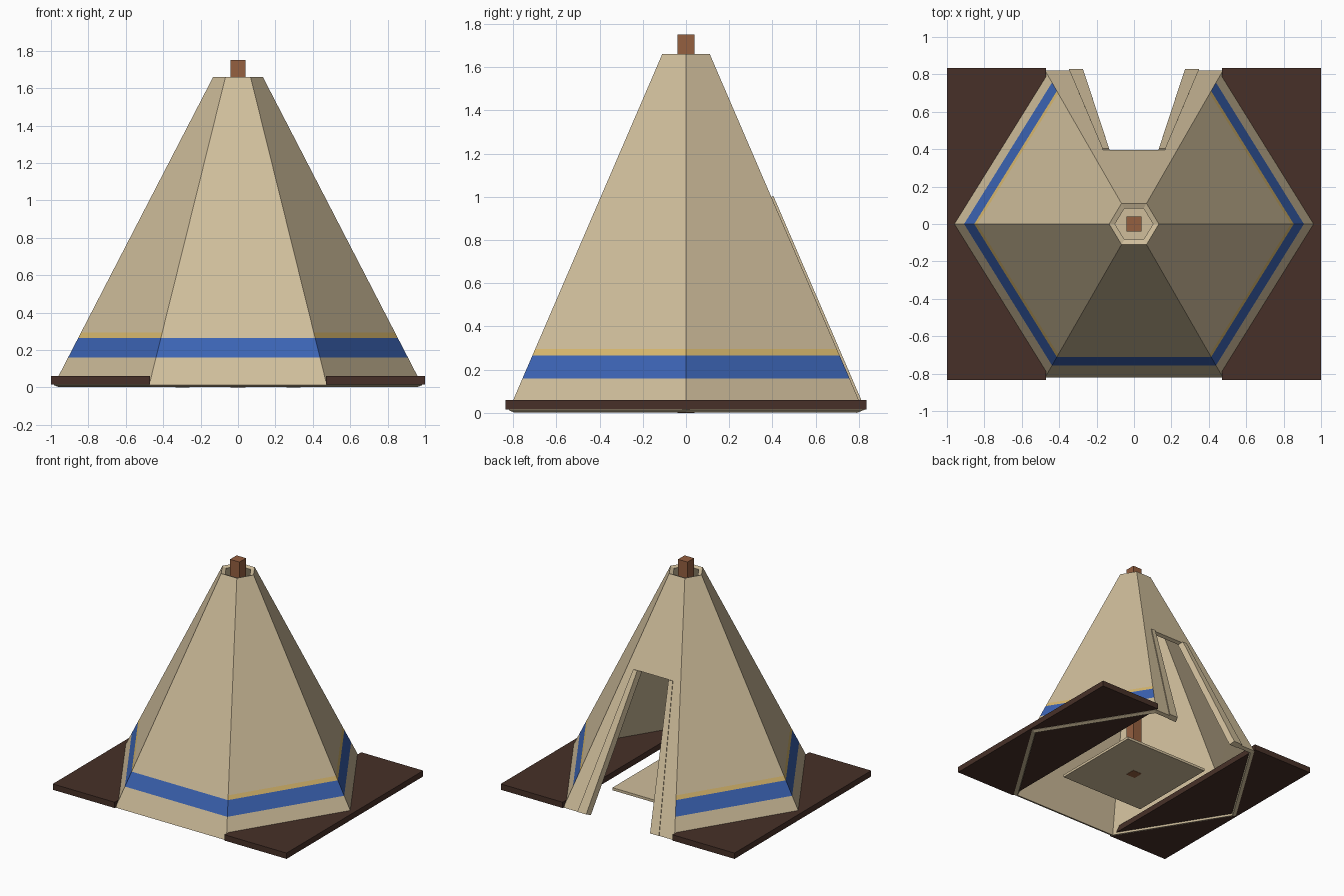
import bpy
import bmesh
from mathutils import Vector

cube = bpy.data.objects.get("Cube")
if cube:
    bpy.data.objects.remove(cube, do_unlink=True)


def material(name, rgb):
    m = bpy.data.materials.new(name)
    m.use_nodes = True
    m.diffuse_color = (*rgb, 1)
    m.node_tree.nodes["Principled BSDF"].inputs["Base Color"].default_value = (*rgb, 1)
    return m


canvas = material("tan canvas", (0.63, 0.515, 0.33))
blue = material("blue band", (0.045, 0.127, 0.46))
gold = material("gold band", (0.70, 0.49, 0.16))
pole_wood = material("pole wood", (0.30, 0.115, 0.051))
dark_wood = material("dark wood", (0.063, 0.03, 0.021))

LOW, HIGH = 0.012, 1.66
WALL = 0.027
BOTTOM = [(0.985, 0), (0.475, 0.82), (-0.475, 0.82),
          (-0.985, 0), (-0.475, -0.82), (0.475, -0.82)]
TOP = [(0.133, 0), (0.067, 0.11), (-0.067, 0.11),
       (-0.133, 0), (-0.067, -0.11), (0.067, -0.11)]


def corner(k, z, inset):
    """Point on a tent corner edge, moved inwards by inset."""
    a, b = Vector(BOTTOM[k % 6]), Vector(TOP[k % 6])
    p = a.lerp(b, (z - LOW) / (HIGH - LOW))
    p -= p.normalized() * inset * 1.15
    return Vector((p.x, p.y, z - 0.4 * inset))


def strip(bm, panel, rows, outer=0.0, inner=WALL):
    """Thick strip of one tent side; rows are (z, u0, u1, material index)."""
    def row_points(row, inset):
        z, u0, u1, _ = row
        a, b = corner(panel, z, inset), corner(panel + 1, z, inset)
        return [bm.verts.new(a.lerp(b, u)) for u in (u0, u1)]

    out = [row_points(r, outer) for r in rows]
    ins = [row_points(r, inner) for r in rows]
    for j in range(len(rows) - 1):
        (a, b), (d, c) = out[j], out[j + 1]
        (e, f), (h, g) = ins[j], ins[j + 1]
        bm.faces.new((a, b, c, d)).material_index = rows[j][3]
        bm.faces.new((f, e, h, g))
        if rows[j][1] > 0:
            bm.faces.new((a, d, h, e))
        if rows[j][2] < 1:
            bm.faces.new((b, f, g, c))
    bm.faces.new((out[0][0], ins[0][0], ins[0][1], out[0][1]))
    bm.faces.new((out[-1][0], out[-1][1], ins[-1][1], ins[-1][0]))


def finish(name, bm, *mats):
    me = bpy.data.meshes.new(name)
    bm.to_mesh(me)
    bm.free()
    for m in mats:
        me.materials.append(m)
    ob = bpy.data.objects.new(name, me)
    bpy.context.collection.objects.link(ob)
    return ob


def box(name, lo, hi, mat):
    bm = bmesh.new()
    bmesh.ops.create_cube(bm, size=1)
    for v in bm.verts:
        v.co = [l + (c + 0.5) * (h - l) for c, l, h in zip(v.co, lo, hi)]
    return finish(name, bm, mat)


def door_u(x, z):
    """Position across the back side for a given x."""
    return 0.5 - x / (2 * corner(1, z, 0).x)


# Tent walls: five banded sides, the front one without gold
DOOR_TOP = 1.0
BACK, FRONT = 1, 4
bm = bmesh.new()
for side in range(6):
    if side == BACK:
        continue
    trim = 0 if side == FRONT else 2
    strip(bm, side, [(LOW, 0, 1, 0), (0.16, 0, 1, 1), (0.265, 0, 1, trim),
                     (0.295, 0, 1, 0), (HIGH, 0, 1, 0)])

# Back side: header and two strips beside the doorway
strip(bm, BACK, [(DOOR_TOP, 0, 1, 0), (HIGH, 0, 1, 0)])
ul, uh = door_u(0.275, LOW), door_u(0.135, DOOR_TOP)
strip(bm, BACK, [(LOW, 0, ul, 0), (DOOR_TOP, 0, uh, 0)])
strip(bm, BACK, [(LOW, 1 - ul, 1, 0), (DOOR_TOP, 1 - uh, 1, 0)])
finish("tent_walls", bm, canvas, blue, gold)

# Raised flaps framing the doorway
for name, s in (("left", 1), ("right", -1)):
    bm = bmesh.new()
    low = sorted(door_u(s * x, LOW) for x in (0.345, 0.27))
    high = sorted(door_u(s * x, DOOR_TOP) for x in (0.165, 0.13))
    strip(bm, BACK, [(LOW, *low, 0), (DOOR_TOP, *high, 0)], outer=-0.01, inner=0.03)
    finish(name + "_door_flap", bm, canvas)

# Ground boards on both sides
box("left_board", (0.47, -0.835, 0.015), (1, 0.835, 0.06), dark_wood)
box("right_board", (-1, -0.835, 0.015), (-0.47, 0.835, 0.06), dark_wood)

# Floor mat and centre pole
box("floor_mat", (-0.37, -0.37, 0.002), (0.37, 0.37, 0.022), canvas)
box("centre_pole", (-0.04, -0.04, 0), (0.04, 0.04, 1.75), pole_wood)
